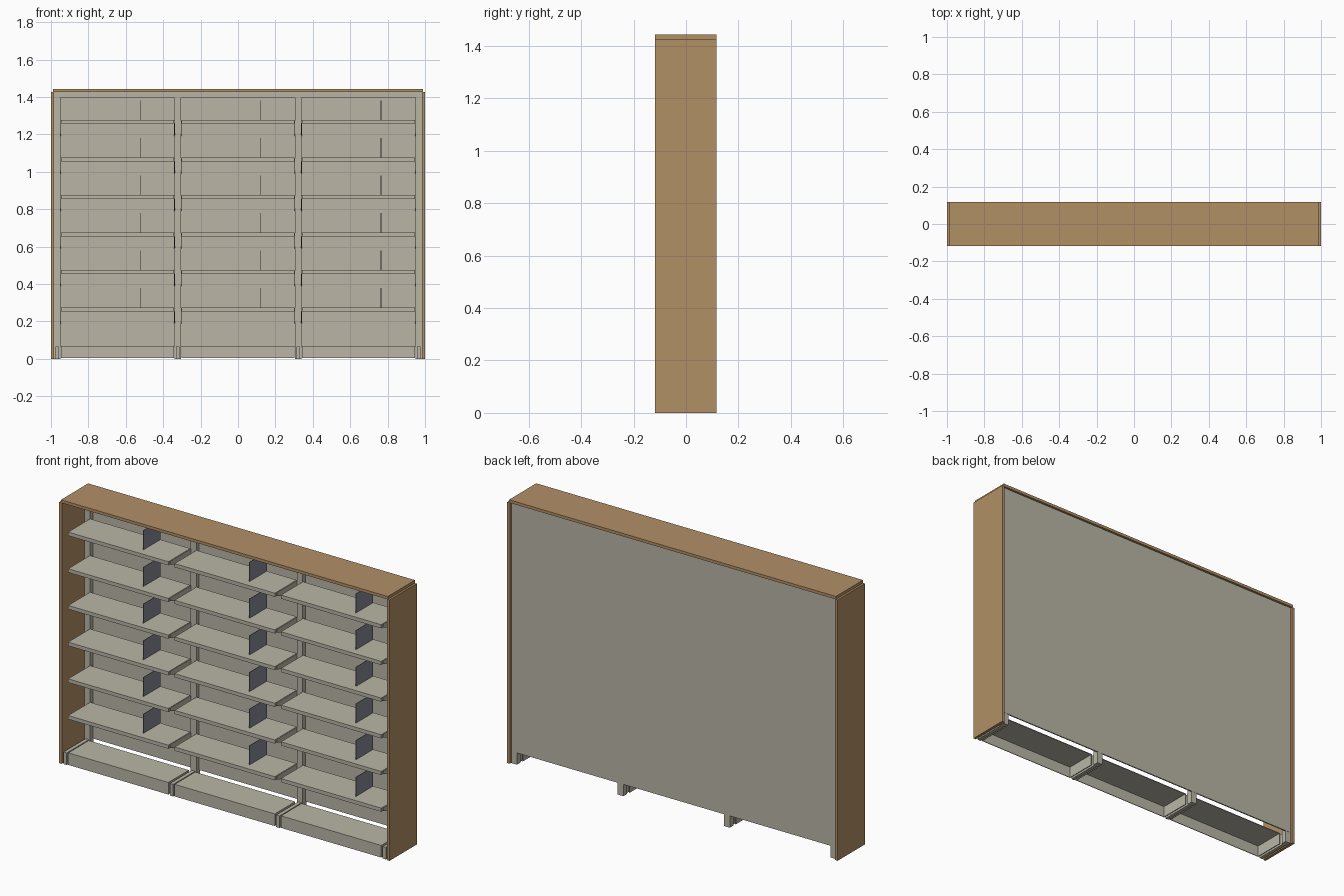
import bpy
import bmesh

default_cube = bpy.data.objects.get("Cube")
if default_cube:
    bpy.data.objects.remove(default_cube, do_unlink=True)


def make_material(name, srgb):
    color = [(c / 255) ** 2.2 for c in srgb] + [1.0]
    mat = bpy.data.materials.new(name)
    mat.use_nodes = True
    mat.diffuse_color = color
    mat.node_tree.nodes["Principled BSDF"].inputs["Base Color"].default_value = color
    return mat


WOOD = make_material("warm wood", (176, 143, 102))
METAL = make_material("putty grey metal", (184, 180, 165))
SLATE = make_material("slate grey", (133, 136, 146))


def add_box(bm, x, y, z):
    """Add a box from (low, high) ranges."""
    v = [bm.verts.new((a, b, c)) for c in z for b in y for a in x]
    for f in ((0, 2, 3, 1), (4, 5, 7, 6), (0, 1, 5, 4),
              (2, 6, 7, 3), (0, 4, 6, 2), (1, 3, 7, 5)):
        bm.faces.new([v[i] for i in f])


def add_plate(bm, x, profile):
    """Extrude a (y, z) profile across the x range."""
    low = [bm.verts.new((x[0], y, z)) for y, z in profile]
    face = bm.faces.new(low)
    out = bmesh.ops.extrude_face_region(bm, geom=[face])
    moved = [g for g in out["geom"] if isinstance(g, bmesh.types.BMVert)]
    bmesh.ops.translate(bm, verts=moved, vec=(x[1] - x[0], 0, 0))


def finish(name, bm, mat):
    bmesh.ops.recalc_face_normals(bm, faces=bm.faces)
    mesh = bpy.data.meshes.new(name)
    bm.to_mesh(mesh)
    bm.free()
    mesh.materials.append(mat)
    obj = bpy.data.objects.new(name, mesh)
    bpy.context.collection.objects.link(obj)
    return obj


def box(name, x, y, z, mat):
    bm = bmesh.new()
    add_box(bm, x, y, z)
    return finish(name, bm, mat)


def pan(name, x, y, z, t=0.004):
    """Sheet metal shelf, folded down at the front and sides, open below."""
    bm = bmesh.new()
    add_box(bm, x, y, (z[1] - t, z[1]))
    low = (z[0], z[1] - t)
    add_box(bm, x, (y[0], y[0] + t), low)
    for a in (x[0], x[1] - t):
        add_box(bm, (a, a + t), (y[0] + t, y[1]), low)
    return finish(name, bm, METAL)


BAY = 0.644
HALF_SHELF = 0.303
FRONT = -0.115
UPRIGHT_FRONT = 0.075
PANEL_FRONT = 0.1

# Wooden casing
for side, x in (("right", (-1, -0.984)), ("left", (0.984, 1))):
    box(side + "_end_panel", x, (-0.118, 0.117), (0, 1.427), WOOD)
box("canopy", (-0.989, 0.989), (-0.118, 0.117), (1.427, 1.443), WOOD)

# Back panel and top rail
box("back_panel", (-0.98, 0.98), (PANEL_FRONT, 0.107), (0.065, 1.425), METAL)
box("top_rail", (-0.98, 0.98), (0.08, PANEL_FRONT), (1.397, 1.425), METAL)

# Uprights with their base feet
for i in range(4):
    x = (i - 1.5) * BAY
    box(f"upright_{i + 1}", (x - 0.017, x + 0.017),
        (UPRIGHT_FRONT, 0.106), (0, 1.427), METAL)
    box(f"base_foot_{i + 1}", (x - 0.01, x + 0.01),
        (FRONT, UPRIGHT_FRONT), (0, 0.066), METAL)

# Bays: base shelf, six shelves with brackets, and book stops
for i in range(3):
    cx = (i - 1) * BAY
    x = (cx - HALF_SHELF, cx + HALF_SHELF)
    pan(f"base_shelf_{i + 1}", x, (FRONT, 0.062), (0.003, 0.069))
    for j in range(6):
        top = 0.273 + j * 0.2007
        tag = f"{i + 1}_{j + 1}"
        pan("shelf_" + tag, x, (FRONT, UPRIGHT_FRONT), (top - 0.02, top))
        bm = bmesh.new()
        for a in (x[0] - 0.003, x[1]):
            add_plate(bm, (a, a + 0.003),
                      [(-0.1, top - 0.002), (-0.1, top - 0.02),
                       (UPRIGHT_FRONT + 0.01, top - 0.085),
                       (UPRIGHT_FRONT + 0.01, top - 0.002)])
        finish("shelf_brackets_" + tag, bm, METAL)
        stop = cx + 0.119
        box("book_stop_" + tag, (stop, stop + 0.003),
            (-0.073, UPRIGHT_FRONT), (top, top + 0.105), SLATE)
